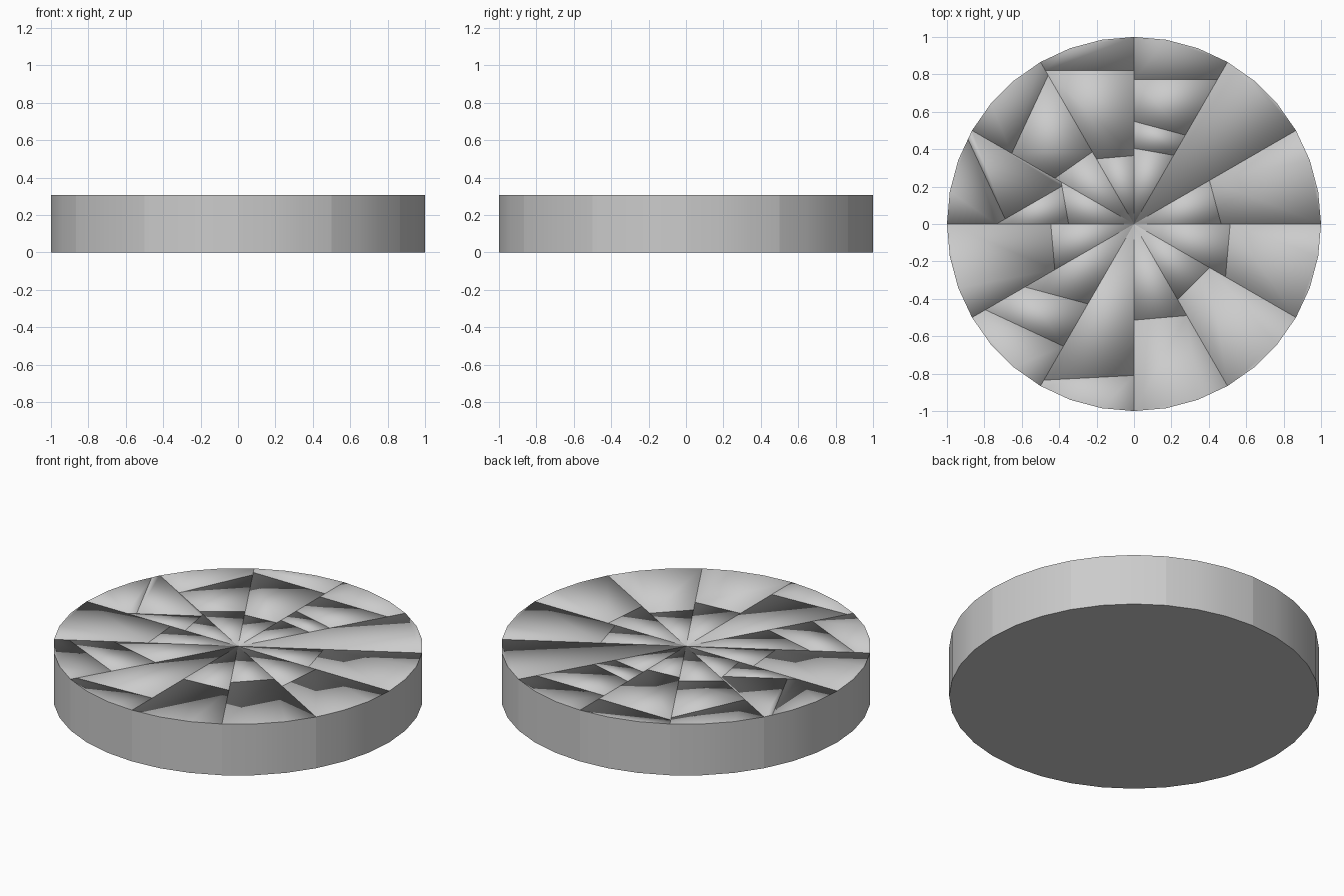
import bpy, bmesh, math
from mathutils import Vector

if "Cube" in bpy.data.objects:
    bpy.data.objects.remove(bpy.data.objects["Cube"])

HEIGHT = 0.306
WEDGES = 12
ARC_STEPS = 3

# Cracks across each wedge: (distance from centre, skew in degrees)
CRACKS = {
    0: [(0.45, 0)], 1: [], 2: [(0.40, 5), (0.53, 0), (0.80, 15)],
    3: [(0.37, -10), (0.85, -15)], 4: [(0.45, -10), (0.80, 20)],
    5: [(0.38, 25), (0.52, -45), (0.80, 40)], 6: [(0.45, -10)],
    7: [(0.55, 30), (0.80, 20)], 8: [(0.85, 18)], 9: [(0.52, -10)],
    10: [(0.45, 0)], 11: [(0.52, 10)],
}


def wedge_mesh(index):
    """Solid pie slice."""
    bm = bmesh.new()
    ring = [(0, 0)]
    for k in range(ARC_STEPS + 1):
        a = math.radians(30 * index + 30 * k / ARC_STEPS)
        ring.append((math.cos(a), math.sin(a)))
    low = [bm.verts.new((x, y, 0)) for x, y in ring]
    high = [bm.verts.new((x, y, HEIGHT)) for x, y in ring]
    bm.faces.new(low[::-1])
    bm.faces.new(high)
    n = len(ring)
    for i in range(n):
        j = (i + 1) % n
        bm.faces.new((low[i], low[j], high[j], high[i]))
    return bm


def cut(bm, co, no):
    """Keep the part behind the plane and close the cut."""
    geom = bm.verts[:] + bm.edges[:] + bm.faces[:]
    bmesh.ops.bisect_plane(bm, geom=geom, plane_co=co, plane_no=no, clear_outer=True)
    rim = [e for e in bm.edges if e.is_boundary]
    if rim:
        bmesh.ops.contextual_create(bm, geom=rim)
    bmesh.ops.recalc_face_normals(bm, faces=bm.faces[:])


def kind(face):
    """Bottom and outer rim are crisp; top and crack walls blend together."""
    if face.normal.z < -0.9:
        return "bottom"
    c = face.calc_center_median()
    radial = Vector((c.x, c.y, 0))
    if radial.length > 0.97 and face.normal.dot(radial.normalized()) > 0.97:
        return "rim"
    return "inner"


def add_piece(bm, name):
    bm.normal_update()
    for f in bm.faces:
        f.smooth = True
    for e in bm.edges:
        kinds = {kind(f) for f in e.link_faces}
        e.smooth = len(kinds) == 1
    mesh = bpy.data.meshes.new(name)
    bm.to_mesh(mesh)
    bm.free()
    bpy.context.collection.objects.link(bpy.data.objects.new(name, mesh))


# Twelve slices, each split by its cracks
for w in range(WEDGES):
    mid = math.radians(30 * w + 15)
    planes = []
    for dist, skew in CRACKS[w]:
        a = mid + math.radians(skew)
        planes.append((Vector((math.cos(mid), math.sin(mid), 0)) * dist,
                       Vector((math.cos(a), math.sin(a), 0.0))))
    rest = wedge_mesh(w)
    for p, (co, no) in enumerate(planes):
        inner = rest.copy()
        cut(inner, co, no)
        if len(inner.faces) > 3:
            add_piece(inner, f"slice_{w + 1}_piece_{p + 1}")
        cut(rest, co, -no)
    add_piece(rest, f"slice_{w + 1}_outer_piece")
